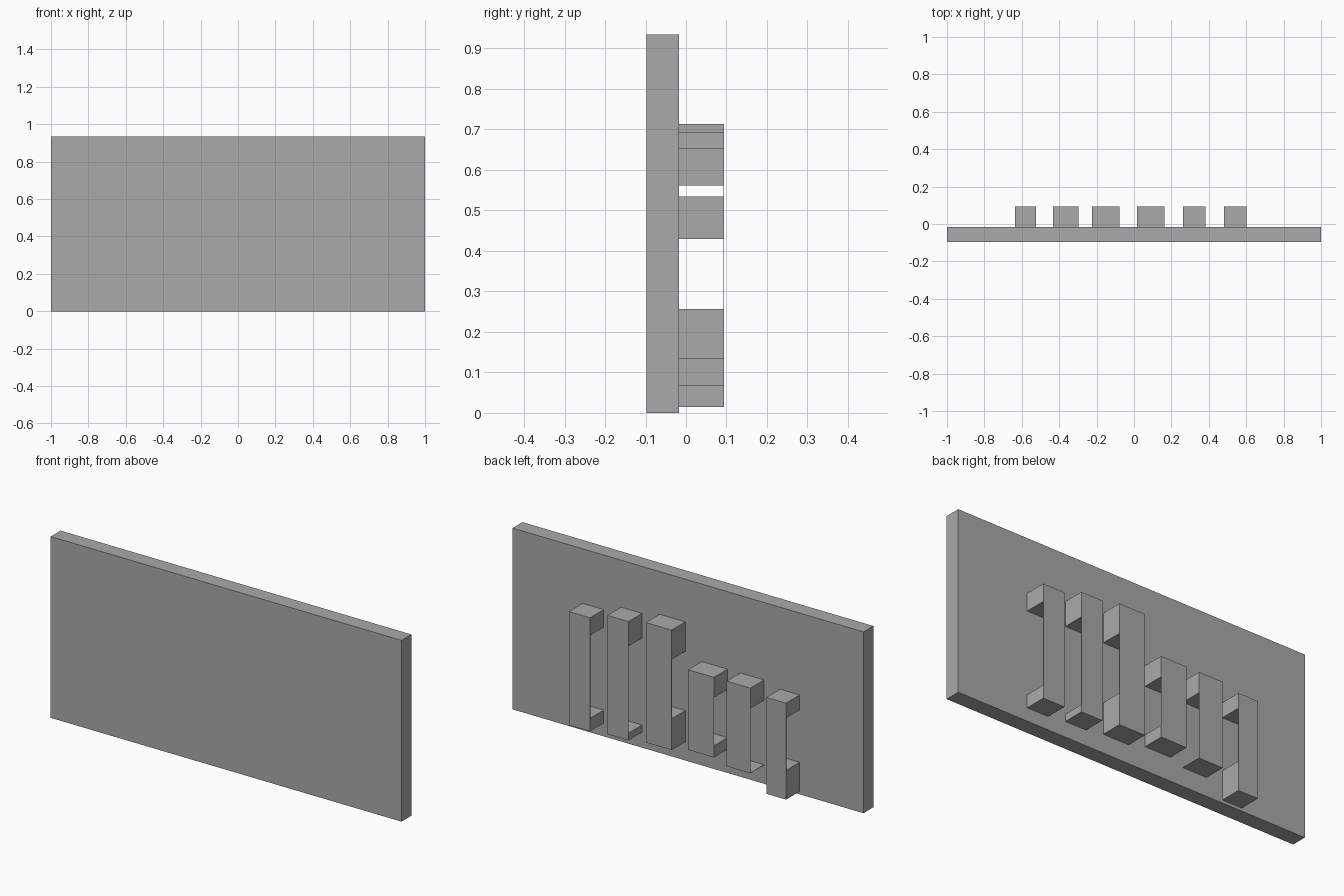
import bpy
import bmesh

cube = bpy.data.objects.get("Cube")
if cube:
    bpy.data.objects.remove(cube)

# Single plain grey material
GREY = (0.4, 0.4, 0.4, 1.0)
grey = bpy.data.materials.new("plain grey")
grey.use_nodes = True
grey.diffuse_color = GREY
grey.node_tree.nodes["Principled BSDF"].inputs["Base Color"].default_value = GREY


def extrude_profile(name, profile, x0, x1):
    """Make a flat-faced solid from a (y, z) profile spanning x0 to x1."""
    bm = bmesh.new()
    face = bm.faces.new([bm.verts.new((x0, y, z)) for y, z in profile])
    side = bmesh.ops.extrude_face_region(bm, geom=[face])
    moved = [v for v in side["geom"] if isinstance(v, bmesh.types.BMVert)]
    bmesh.ops.translate(bm, verts=moved, vec=(x1 - x0, 0, 0))
    bmesh.ops.recalc_face_normals(bm, faces=bm.faces)
    mesh = bpy.data.meshes.new(name)
    bm.to_mesh(mesh)
    bm.free()
    mesh.materials.append(grey)
    obj = bpy.data.objects.new(name, mesh)
    bpy.context.collection.objects.link(obj)
    return obj


FRONT, WALL, OUTER, HEIGHT = -0.097, -0.017, 0.094, 0.934
THIN = 0.002

# Upright board
extrude_profile("board", [(FRONT, 0), (WALL, 0), (WALL, HEIGHT), (FRONT, HEIGHT)], -1, 1)

# Handles: x range, then bottom, lower block top, upper block bottom, top
handles = [
    (0.481, 0.602, 0.068, 0.135, 0.562, 0.653),
    (0.262, 0.382, 0.08, 0.117, 0.565, 0.692),
    (0.016, 0.163, 0.096, 0.257, 0.562, 0.714),
    (-0.225, -0.078, 0.122, 0.182, 0.43, 0.535),
    (-0.433, -0.297, 0.096, 0.096 + THIN, 0.43, 0.535),
    (-0.636, -0.524, 0.015, 0.165, 0.435, 0.512),
]

# Each handle is two blocks on the board joined by a thin outer strip
for i, (x0, x1, low, low_top, high_low, top) in enumerate(handles, 1):
    inner = OUTER - THIN
    extrude_profile(f"handle_{i}", [
        (WALL, low), (OUTER, low), (OUTER, top), (WALL, top),
        (WALL, high_low), (inner, high_low), (inner, low_top), (WALL, low_top),
    ], x0, x1)
